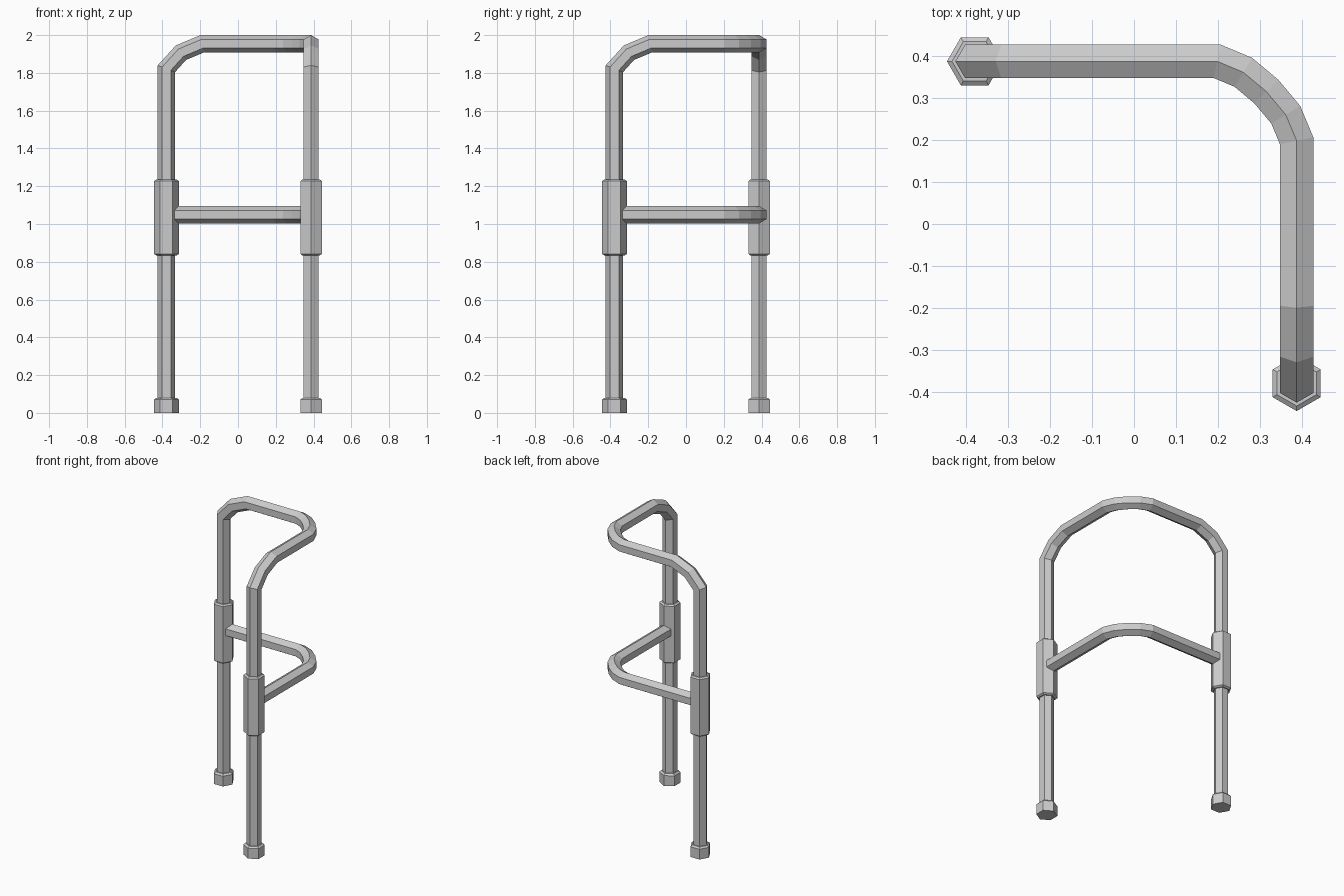
import bpy, bmesh, math
from mathutils import Vector

if "Cube" in bpy.data.objects:
    bpy.data.objects.remove(bpy.data.objects["Cube"], do_unlink=True)

SIDES = 6
TUBE_R = 0.046
SLEEVE_R = 0.066
LEG_X, LEG_Y = -0.379, 0.387
TOP_Z, BRACE_Z = 1.954, 1.049

metal = bpy.data.materials.new("light_grey_metal")
metal.use_nodes = True
grey = (0.6, 0.6, 0.6, 1)
metal.diffuse_color = grey
metal.node_tree.nodes["Principled BSDF"].inputs["Base Color"].default_value = grey


def make_object(name, bm):
    bmesh.ops.recalc_face_normals(bm, faces=bm.faces)
    mesh = bpy.data.meshes.new(name)
    bm.to_mesh(mesh)
    bm.free()
    mesh.materials.append(metal)
    obj = bpy.data.objects.new(name, mesh)
    bpy.context.collection.objects.link(obj)
    return obj


def skin(name, rings):
    """Join rings of points into a closed tube."""
    bm = bmesh.new()
    loops = [[bm.verts.new(p) for p in ring] for ring in rings]
    for a, b in zip(loops, loops[1:]):
        for i in range(SIDES):
            j = (i + 1) % SIDES
            bm.faces.new((a[i], a[j], b[j], b[i]))
    bm.faces.new(loops[0])
    bm.faces.new(loops[-1])
    return make_object(name, bm)


def hexagon(centre, corner_dir, flat_dir, radius):
    angles = [math.tau * i / SIDES for i in range(SIDES)]
    return [centre + radius * (corner_dir * math.cos(a) + flat_dir * math.sin(a))
            for a in angles]


def mitred_tube(name, path, corner_dir):
    """Sweep a hexagon along a path, cutting each bend on its bisecting plane."""
    path = [Vector(p) for p in path]
    dirs = [(b - a).normalized() for a, b in zip(path, path[1:])]
    rings = [hexagon(path[0], corner_dir, dirs[0].cross(corner_dir), TUBE_R)]
    for i, d in enumerate(dirs):
        normal = d + dirs[min(i + 1, len(dirs) - 1)]
        rings.append([p + d * ((path[i + 1] - p).dot(normal) / d.dot(normal))
                      for p in rings[-1]])
    return skin(name, rings)


def mirrored_path(half):
    """Complete a path across the diagonal plane x = y."""
    return half + [(y, x, z) for x, y, z in reversed(half[:-1])]


def corner(z):
    return [(0.198, LEG_Y, z), (0.26, 0.361, z), (0.315, 0.315, z)]


def collar(name, centre, corner_dir, levels):
    """Upright hexagonal collar from (height, radius) levels."""
    side = Vector((0, 0, 1)).cross(corner_dir)
    skin(name, [hexagon(Vector((*centre, z)), corner_dir, side, r) for z, r in levels])


# Legs and top rail are one bent tube
rail = [(LEG_X, LEG_Y, 0.02), (LEG_X, LEG_Y, 1.822),
        (-0.302, LEG_Y, 1.907), (-0.19, LEG_Y, TOP_Z)] + corner(TOP_Z)
mitred_tube("legs_and_top_rail", mirrored_path(rail), Vector((1, 0, 0)))

# Lower brace between the sleeves
brace = [(-0.35, LEG_Y, BRACE_Z)] + corner(BRACE_Z)
mitred_tube("lower_brace", mirrored_path(brace), Vector((0, 0, 1)))

# Sleeve and rubber foot on each leg
legs = {"right": ((LEG_X, LEG_Y), Vector((1, 0, 0))),
        "left": ((LEG_Y, LEG_X), Vector((0, 1, 0)))}
lip = SLEEVE_R - 0.012
for side, (centre, corner_dir) in legs.items():
    collar(side + "_sleeve", centre, corner_dir,
           [(0.834, lip), (0.842, SLEEVE_R), (1.227, SLEEVE_R), (1.235, lip)])
    collar(side + "_foot", centre, corner_dir,
           [(0, SLEEVE_R), (0.07, SLEEVE_R), (0.08, lip)])
